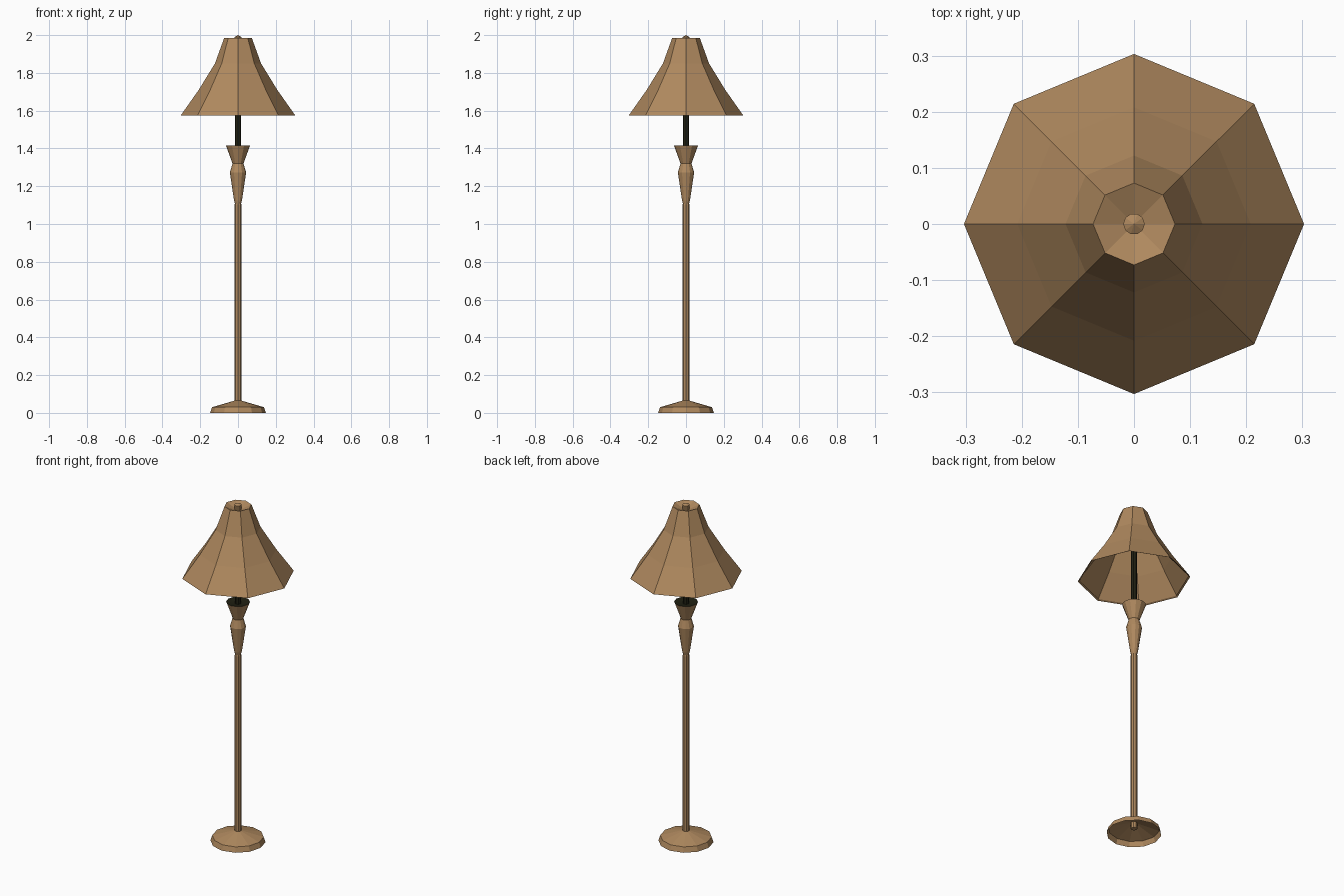
import bpy, bmesh, math

if "Cube" in bpy.data.objects:
    bpy.data.objects.remove(bpy.data.objects["Cube"])


def material(name, rgb):
    m = bpy.data.materials.new(name)
    m.diffuse_color = (*rgb, 1)
    m.use_nodes = True
    m.node_tree.nodes["Principled BSDF"].inputs["Base Color"].default_value = m.diffuse_color
    return m


TAN = material("tan wood", (0.43, 0.25, 0.113))
DARK = material("dark metal", (0.014, 0.014, 0.006))


def lathe(name, profile, sides, mat):
    """Spin (radius, z) points listed bottom to top outside; radius 0 closes to a tip."""
    bm = bmesh.new()
    rings = []
    for r, z in profile:
        if r == 0:
            rings.append([bm.verts.new((0, 0, z))] * sides)
        else:
            rings.append([bm.verts.new((r * math.cos(2 * math.pi * i / sides),
                                        r * math.sin(2 * math.pi * i / sides), z))
                          for i in range(sides)])
    for a, b in zip(rings, rings[1:]):
        for i in range(sides):
            j = (i + 1) % sides
            bm.faces.new(list(dict.fromkeys((a[i], a[j], b[j], b[i]))))
    me = bpy.data.meshes.new(name)
    bm.to_mesh(me)
    bm.free()
    me.materials.append(mat)
    ob = bpy.data.objects.new(name, me)
    bpy.context.collection.objects.link(ob)
    return ob


# hollow foot
lathe("base", [(0.148, 0), (0.138, 0.03), (0.018, 0.065)], 12, TAN)
# long pole
lathe("pole", [(0, 0.03), (0.018, 0.03), (0.018, 1.10), (0.014, 1.125)], 8, TAN)
# turned neck and flared cup
lathe("neck", [(0.014, 1.10), (0.021, 1.125), (0.043, 1.273), (0.029, 1.32),
               (0.064, 1.416)], 12, TAN)
# dark cup filling and upper stem
lathe("cup_inside", [(0.064, 1.416), (0, 1.405)], 12, DARK)
lathe("stem", [(0.017, 1.40), (0.017, 1.95)], 8, DARK)
# eight-sided flared shade with sunken top
lathe("shade", [(0.293, 1.58), (0.303, 1.575), (0.208, 1.71), (0.122, 1.85),
                (0.073, 1.985), (0, 1.955)], 8, TAN)
# finial
lathe("finial", [(0.019, 1.955), (0.019, 1.99), (0, 2.0)], 10, TAN)
